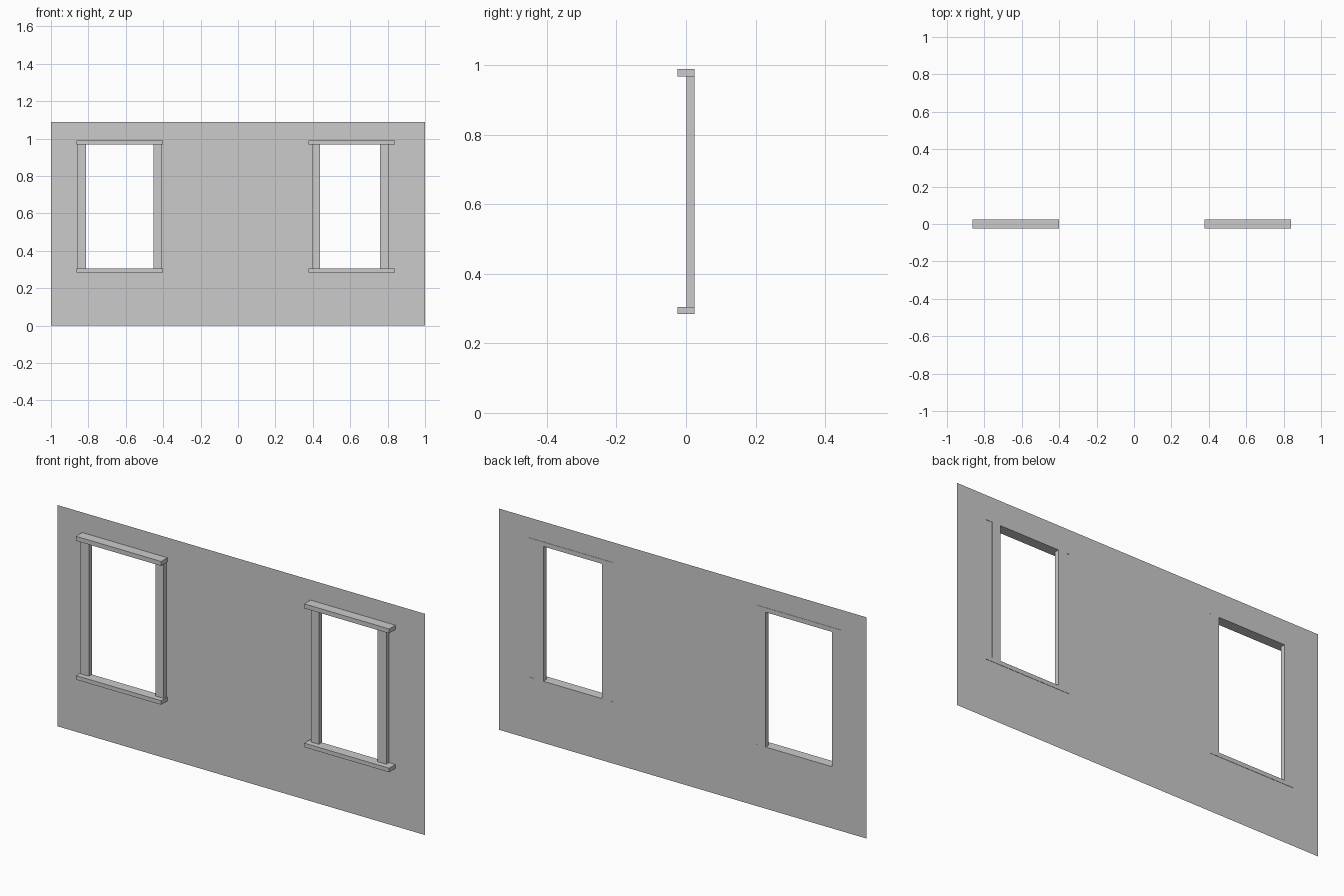
import bpy, bmesh

if "Cube" in bpy.data.objects:
    bpy.data.objects.remove(bpy.data.objects["Cube"])

WALL_Y, BACK = 0.0235, 0.025
SILL = (0.284, 0.304)
LINTEL = (0.967, 0.989)


def finish(name, bm):
    mesh = bpy.data.meshes.new(name)
    bm.to_mesh(mesh)
    bm.free()
    bpy.context.collection.objects.link(bpy.data.objects.new(name, mesh))


def box(name, x, y, z):
    bm = bmesh.new()
    bmesh.ops.create_cube(bm, size=1)
    for v in bm.verts:
        v.co = [(r[0] + r[1]) / 2 + c * (r[1] - r[0]) for c, r in zip(v.co, (x, y, z))]
    finish(name, bm)


# name, trim span, left jamb, right jamb
windows = [
    ("left_window", (-0.864, -0.401), (-0.86, -0.813), (-0.451, -0.406)),
    ("right_window", (0.378, 0.84), (0.396, 0.439), (0.759, 0.806)),
]

# Thin wall: grid of quads, leaving out the two openings
xs = [-1, -0.813, -0.451, 0.439, 0.759, 1]
zs = [0, SILL[1], LINTEL[0], 1.088]
bm = bmesh.new()
grid = [[bm.verts.new((x, WALL_Y, z)) for x in xs] for z in zs]
for j in range(3):
    for i in range(5):
        if j == 1 and i in (1, 3):
            continue
        bm.faces.new((grid[j][i], grid[j][i + 1], grid[j + 1][i + 1], grid[j + 1][i]))
finish("wall", bm)

# Window trim: projecting lintel and sill, shallower jambs
for name, span, left, right in windows:
    box(name + "_lintel", span, (-BACK, BACK), LINTEL)
    box(name + "_sill", span, (-BACK, BACK), SILL)
    box(name + "_left_jamb", left, (0.002, BACK), (SILL[1], LINTEL[0]))
    box(name + "_right_jamb", right, (0.002, BACK), (SILL[1], LINTEL[0]))
